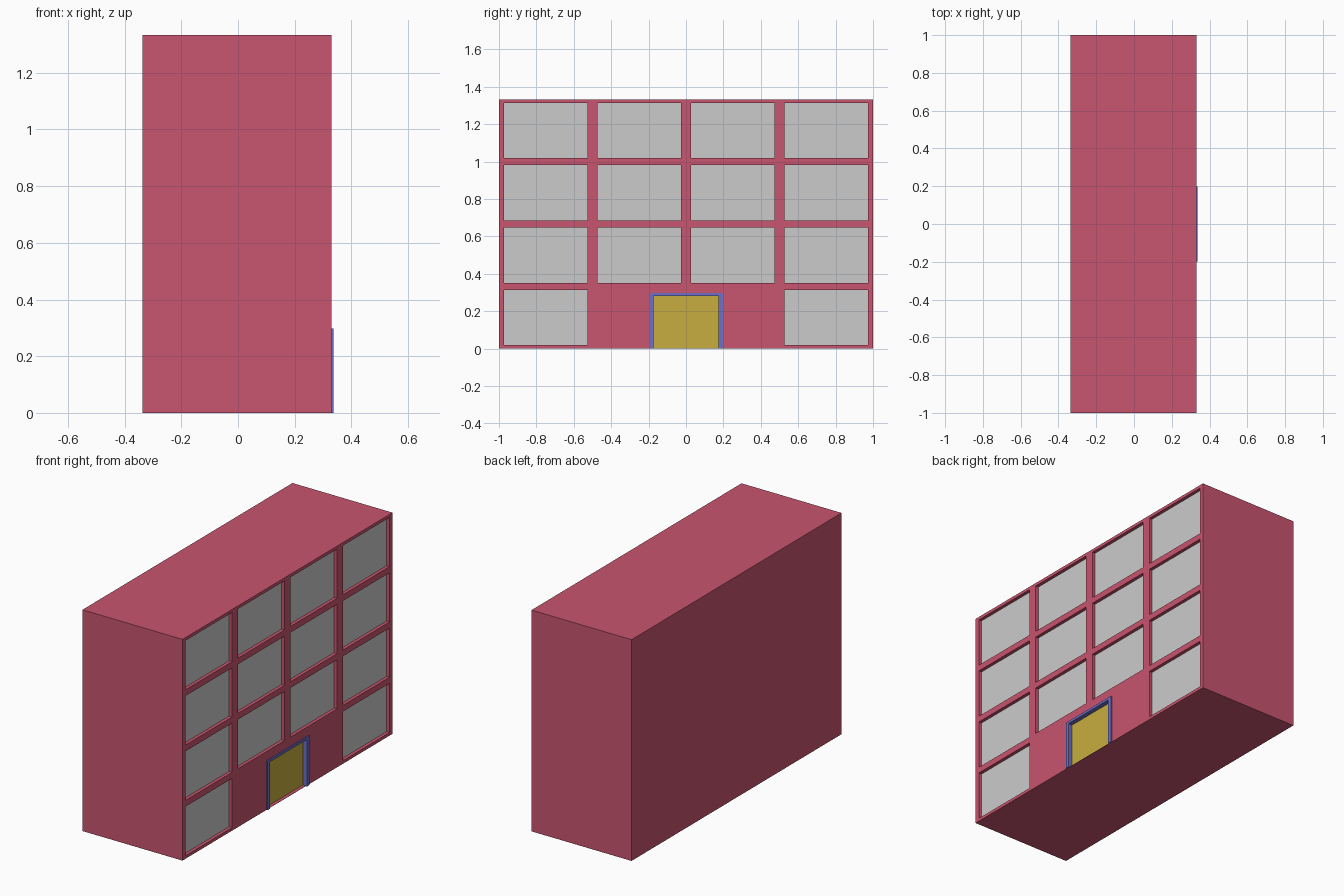
import bpy, bmesh

if "Cube" in bpy.data.objects:
    bpy.data.objects.remove(bpy.data.objects["Cube"])

def material(name, rgb):
    m = bpy.data.materials.new(name)
    m.diffuse_color = (*rgb, 1)
    m.use_nodes = True
    m.node_tree.nodes["Principled BSDF"].inputs["Base Color"].default_value = m.diffuse_color
    return m

def boxes(name, bounds, mat=None):
    """One object made of axis-aligned boxes, each (x0, x1, y0, y1, z0, z1)."""
    bm = bmesh.new()
    for x0, x1, y0, y1, z0, z1 in bounds:
        verts = bmesh.ops.create_cube(bm, size=1)["verts"]
        bmesh.ops.scale(bm, vec=(x1 - x0, y1 - y0, z1 - z0), verts=verts)
        bmesh.ops.translate(bm, vec=((x0 + x1) / 2, (y0 + y1) / 2, (z0 + z1) / 2), verts=verts)
    me = bpy.data.meshes.new(name)
    bm.to_mesh(me)
    bm.free()
    ob = bpy.data.objects.new(name, me)
    bpy.context.collection.objects.link(ob)
    if mat:
        me.materials.append(mat)
    return ob

red = material("wall_red", (0.58, 0.09, 0.16))
blue = material("frame_blue", (0.16, 0.16, 0.58))
yellow = material("door_yellow", (0.58, 0.42, 0.05))

BACK, FACE, RECESS = -0.337, 0.33, 0.308
HEIGHT = 4 / 3

# Window grid: four floors of four, the middle two left out at ground level
cells = [(-0.75 + 0.5 * c, HEIGHT / 8 + HEIGHT / 4 * r)
         for r in range(4) for c in range(4) if r or c in (0, 3)]
W, H = 0.2225, 0.148

# Walls with window and door recesses cut in
walls = boxes("building_walls", [(BACK, FACE, -1, 1, 0, HEIGHT)], red)
holes = [(RECESS, 0.4, y - W, y + W, z - H, z + H) for y, z in cells]
holes.append((RECESS, 0.4, -0.188, 0.188, 0.002, 0.29))
cutter = boxes("recess_cutter", holes, red)
cutter.hide_render = True
cutter.hide_viewport = True
cut = walls.modifiers.new("recesses", "BOOLEAN")
cut.operation = "DIFFERENCE"
cut.solver = "EXACT"
cut.object = cutter

# Window panes at the back of each recess
boxes("window_panes", [(RECESS - 0.001, RECESS + 0.002, y - W, y + W, z - H, z + H) for y, z in cells])

# Door panel and the surrounding frame, which stands slightly proud of the wall
boxes("door", [(RECESS - 0.001, RECESS + 0.002, -0.175, 0.175, 0.002, 0.282)], yellow)
boxes("door_frame_lining", [
    (RECESS, FACE, -0.188, -0.175, 0.002, 0.29),
    (RECESS, FACE, 0.175, 0.188, 0.002, 0.29),
    (RECESS, FACE, -0.175, 0.175, 0.282, 0.29)], blue)
boxes("door_frame_trim", [
    (FACE, 0.337, -0.198, -0.175, 0, 0.297),
    (FACE, 0.337, 0.175, 0.198, 0, 0.297),
    (FACE, 0.337, -0.175, 0.175, 0.282, 0.297)], blue)
